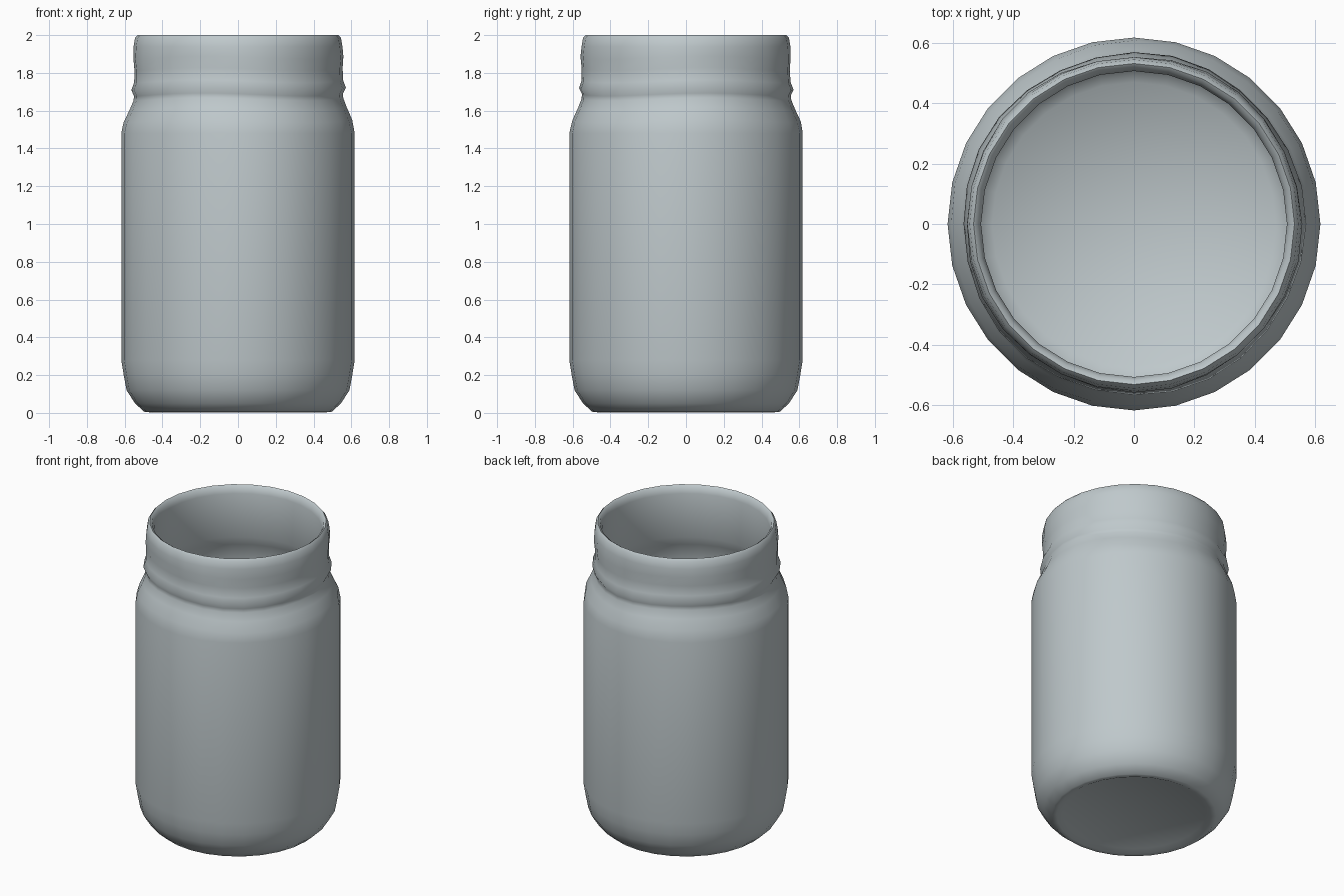
import bpy, bmesh, math

cube = bpy.data.objects.get("Cube")
if cube:
    bpy.data.objects.remove(cube, do_unlink=True)

SEGMENTS = 28

glass = bpy.data.materials.new("pale blue grey glass")
glass.use_nodes = True
colour = (0.52, 0.58, 0.60, 1)
glass.diffuse_color = colour
glass.node_tree.nodes["Principled BSDF"].inputs["Base Color"].default_value = colour

# Closed wall profile (radius, height): underside, outer wall, rim, inner wall, floor
profile = [
    (0, 0.025), (0.43, 0.02), (0.465, 0.003), (0.495, 0.005), (0.545, 0.05),
    (0.59, 0.12), (0.605, 0.20), (0.618, 0.28), (0.618, 1.48),
    (0.605, 1.545), (0.575, 1.61), (0.555, 1.66), (0.553, 1.685),
    (0.568, 1.715), (0.553, 1.755), (0.551, 1.82), (0.556, 1.88),
    (0.553, 1.94), (0.545, 1.985), (0.532, 2.0), (0.518, 1.99),
    (0.507, 1.95), (0.507, 1.66), (0.535, 1.60), (0.57, 1.50),
    (0.57, 0.28), (0.54, 0.14), (0.47, 0.07), (0, 0.06),
]


def lathe(name, points, material):
    bm = bmesh.new()
    verts = [bm.verts.new((r, 0, z)) for r, z in points]
    edges = [bm.edges.new(pair) for pair in zip(verts, verts[1:])]
    bmesh.ops.spin(bm, geom=verts + edges, cent=(0, 0, 0), axis=(0, 0, 1),
                   angle=math.tau, steps=SEGMENTS, use_duplicate=False)
    bmesh.ops.remove_doubles(bm, verts=bm.verts[:], dist=0.0005)
    # Slight hand-made wobble on the neck ridge and shoulder
    for v in bm.verts:
        if 1.5 < v.co.z < 1.9 and v.co.xy.length > 0.54:
            a = math.atan2(v.co.y, v.co.x)
            v.co.z += 0.008 * math.sin(3 * a + 1)
            v.co.xy *= 1 + 0.006 * math.sin(5 * a + 8 * v.co.z)
    bmesh.ops.recalc_face_normals(bm, faces=bm.faces[:])
    mesh = bpy.data.meshes.new(name)
    bm.to_mesh(mesh)
    bm.free()
    mesh.materials.append(material)
    obj = bpy.data.objects.new(name, mesh)
    bpy.context.collection.objects.link(obj)
    return obj


jar = lathe("jar", profile, glass)
bpy.ops.object.select_all(action='DESELECT')
jar.select_set(True)
bpy.context.view_layer.objects.active = jar
bpy.ops.object.shade_smooth_by_angle(angle=math.radians(60))
